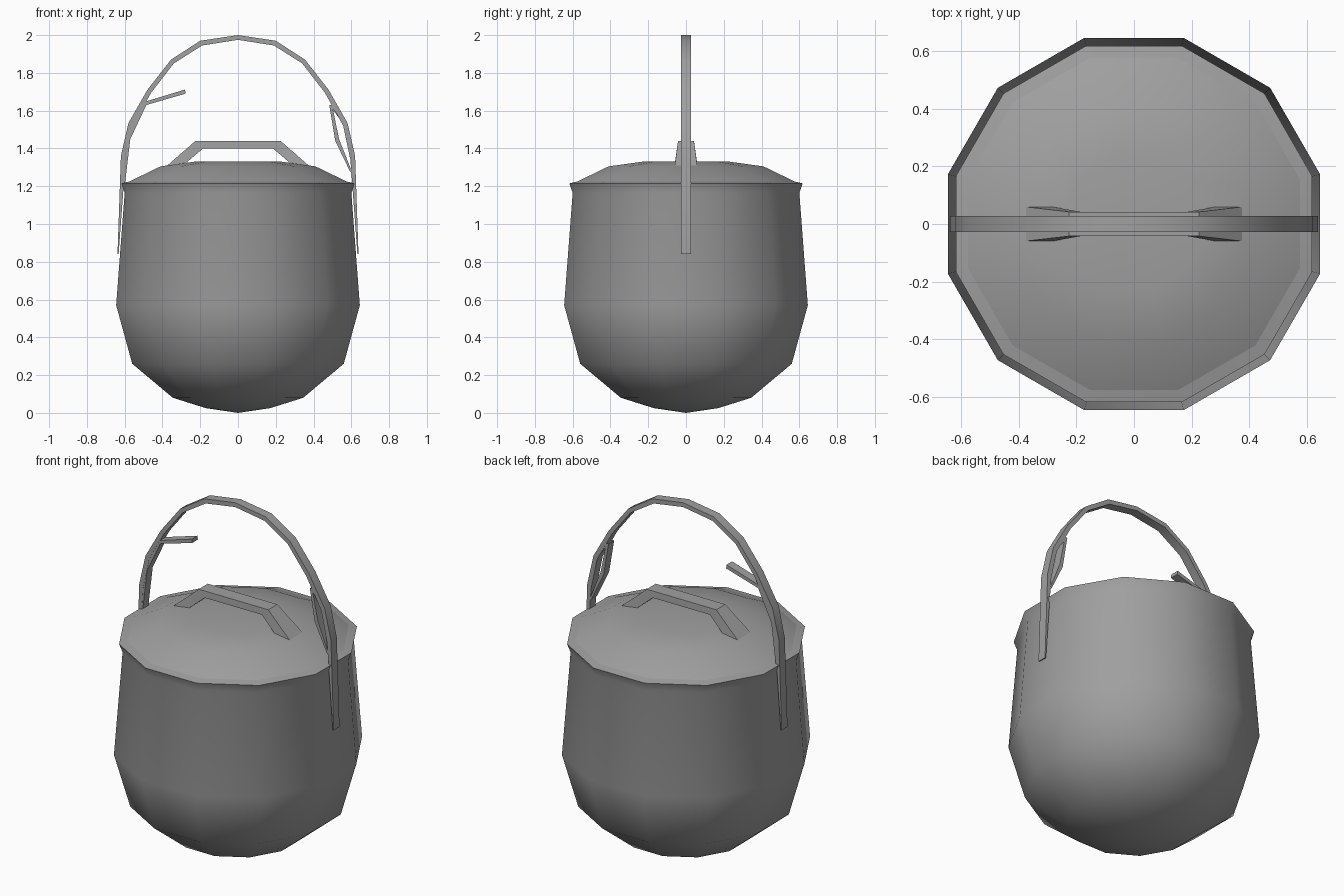
import bpy, bmesh, math

cube = bpy.data.objects.get("Cube")
if cube:
    bpy.data.objects.remove(cube, do_unlink=True)

metal = bpy.data.materials.new("grey_metal")
metal.use_nodes = True
GREY = (0.35, 0.35, 0.35, 1)
metal.diffuse_color = GREY
metal.node_tree.nodes["Principled BSDF"].inputs["Base Color"].default_value = GREY

SIDES = 12
FLAT = math.cos(math.pi / SIDES)


def finish(name, bm, angle):
    bmesh.ops.recalc_face_normals(bm, faces=bm.faces)
    mesh = bpy.data.meshes.new(name)
    bm.to_mesh(mesh)
    bm.free()
    mesh.materials.append(metal)
    obj = bpy.data.objects.new(name, mesh)
    bpy.context.collection.objects.link(obj)
    bpy.ops.object.select_all(action='DESELECT')
    obj.select_set(True)
    bpy.context.view_layer.objects.active = obj
    bpy.ops.object.shade_smooth_by_angle(angle=math.radians(angle))
    return obj


def lathe(name, profile, angle):
    """Turn (half width, z) pairs into a twelve-sided shell with a flat front."""
    bm = bmesh.new()
    rings = []
    for half, z in profile:
        if half == 0:
            rings.append([bm.verts.new((0, 0, z))] * SIDES)
            continue
        turns = [2 * math.pi * (i + 0.5) / SIDES for i in range(SIDES)]
        r = half / FLAT
        rings.append([bm.verts.new((r * math.cos(t), r * math.sin(t), z)) for t in turns])
    for low, high in zip(rings, rings[1:]):
        for i in range(SIDES):
            j = (i + 1) % SIDES
            bm.faces.new(dict.fromkeys((low[i], low[j], high[j], high[i])))
    return finish(name, bm, angle)


def strap(name, outer, inner, widths, angle=25):
    """Join outer and inner (x, z) outlines into a bar; widths are half depths in y."""
    bm = bmesh.new()
    loops = []
    for (xo, zo), (xi, zi), w in zip(outer, inner, widths):
        corners = ((xo, -w, zo), (xo, w, zo), (xi, w, zi), (xi, -w, zi))
        loops.append([bm.verts.new(c) for c in corners])
    for a, b in zip(loops, loops[1:]):
        for i in range(4):
            j = (i + 1) % 4
            bm.faces.new((a[i], a[j], b[j], b[i]))
    bm.faces.new(loops[0])
    bm.faces.new(loops[-1])
    return finish(name, bm, angle)


def mirrored(half):
    """Complete an outline that runs from the right end to the middle."""
    tail = half[:-1] if half[-1][0] == 0 else half
    return half + [(-x, z) for x, z in reversed(tail)]


# Pot body with a flared rim
lathe("pot_body", [(0, 0), (0.17, 0.025), (0.345, 0.08), (0.56, 0.26), (0.645, 0.57),
                   (0.6, 1.165), (0.618, 1.215)], 40)

# Lid with a narrow edge band
lathe("lid_edge", [(0.618, 1.215), (0.575, 1.225)], 20)
lathe("lid", [(0.575, 1.225), (0.41, 1.305), (0.23, 1.33), (0, 1.33)], 40)

# Grip on the lid
strap("lid_grip",
      mirrored([(0.38, 1.305), (0.225, 1.44)]),
      mirrored([(0.285, 1.315), (0.185, 1.4)]),
      [0.06, 0.042, 0.042, 0.06])

# Tall carrying bail, tapering to a point down each side
bail_outer = mirrored([(0.638, 0.84), (0.62, 1.36), (0.58, 1.535), (0.48, 1.71),
                       (0.355, 1.87), (0.2, 1.97), (0, 2.0)])
bail_inner = mirrored([(0.632, 0.84), (0.595, 1.34), (0.557, 1.52), (0.46, 1.695),
                       (0.34, 1.85), (0.19, 1.945), (0, 1.975)])
strap("bail", bail_outer, bail_inner, [0.027] * len(bail_outer))

# Split strips curling inward from the bail
strap("right_split_strip",
      [(-0.62, 1.2), (-0.59, 1.46), (-0.5, 1.645), (-0.28, 1.712)],
      [(-0.6, 1.2), (-0.57, 1.45), (-0.485, 1.63), (-0.278, 1.69)], [0.026] * 4)
strap("left_split_strip",
      [(0.61, 1.26), (0.535, 1.45), (0.498, 1.63), (0.565, 1.52)],
      [(0.592, 1.28), (0.515, 1.44), (0.483, 1.63), (0.575, 1.53)], [0.026] * 4)
